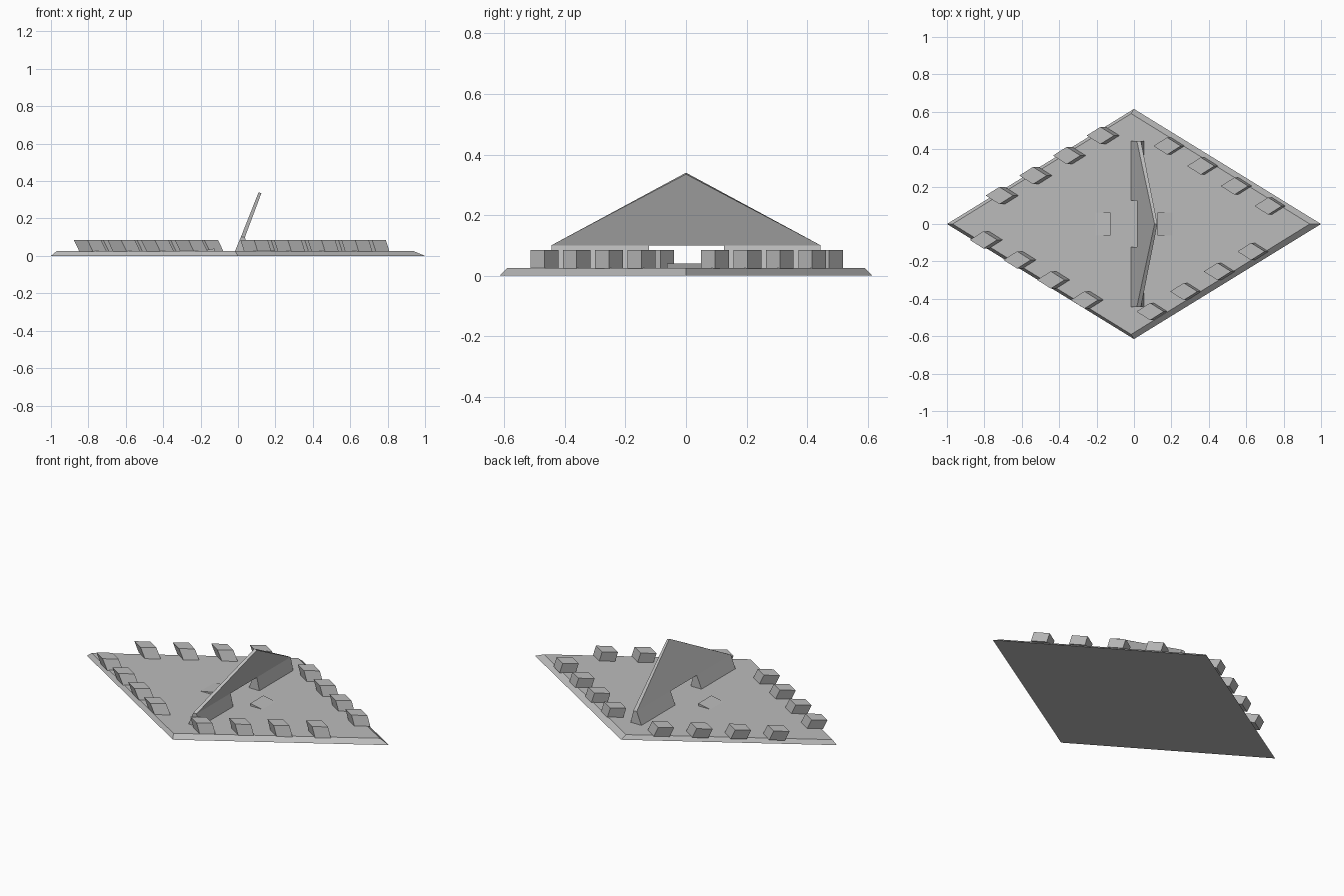
import bpy
import bmesh

cube = bpy.data.objects.get("Cube")
if cube:
    bpy.data.objects.remove(cube, do_unlink=True)

grey = bpy.data.materials.new("grey")
grey.use_nodes = True
grey.diffuse_color = (0.5, 0.5, 0.5, 1)
grey.node_tree.nodes["Principled BSDF"].inputs["Base Color"].default_value = (0.5, 0.5, 0.5, 1)


def loft(name, ring_a, ring_b):
    """Closed solid between two matching rings of points."""
    bm = bmesh.new()
    a = [bm.verts.new(p) for p in ring_a]
    b = [bm.verts.new(p) for p in ring_b]
    bm.faces.new(a)
    bm.faces.new(b)
    for i in range(len(a)):
        j = (i + 1) % len(a)
        bm.faces.new((a[i], a[j], b[j], b[i]))
    bmesh.ops.recalc_face_normals(bm, faces=bm.faces)
    mesh = bpy.data.meshes.new(name)
    bm.to_mesh(mesh)
    bm.free()
    mesh.materials.append(grey)
    obj = bpy.data.objects.new(name, mesh)
    bpy.context.collection.objects.link(obj)
    return obj


def diamond(x, y, z, rx, ry):
    return [(x - rx, y, z), (x, y - ry, z), (x + rx, y, z), (x, y + ry, z)]


def extrude_y(name, profile, y0, y1):
    """Solid from an x-z profile, running along y."""
    return loft(name, [(x, y0, z) for x, z in profile], [(x, y1, z) for x, z in profile])


TOP = 0.025

# Base plate with bevelled rim
loft("base_plate", diamond(0, 0, 0, 1, 0.615), diamond(-0.015, 0, TOP, 0.955, 0.59))

# Leaning blocks along each rim: start point, step direction, lean
rows = {
    "back_right": (-0.165, 0.473, -1, -1, 0.03),
    "front_right": (-0.25, -0.406, -1, 1, 0.03),
    "back_left": (0.187, 0.417, 1, -1, 0.02),
    "front_left": (0.096, -0.468, 1, 1, 0.02),
}
for side, (x0, y0, sx, sy, lean) in rows.items():
    for i in range(4):
        x, y = x0 + sx * 0.18 * i, y0 + sy * 0.107 * i
        loft(f"{side}_block_{i + 1}",
             diamond(x + lean / 2, y, TOP - 0.002, 0.073, 0.046),
             diamond(x - lean / 2, y, 0.085, 0.073, 0.046))

# Leaning triangular panel
HALF = 0.445
loft("leaning_panel",
     [(0.015, -HALF, 0.1), (0.015, HALF, 0.1), (0.11, 0, 0.34)],
     [(0.037, -HALF, 0.1), (0.037, HALF, 0.1), (0.125, 0, 0.335)])

# Wedge feet under the panel
foot = [(-0.017, TOP - 0.002), (0.055, TOP - 0.002), (0.037, 0.1), (0.015, 0.1)]
extrude_y("front_foot", foot, -HALF, -0.123)
extrude_y("back_foot", foot, 0.125, HALF)

# Low ramps either side of the panel
for name, s in (("left_ramp", 1), ("right_ramp", -1)):
    ramp = [(s * 0.125, TOP - 0.002), (s * 0.125, 0.04), (s * 0.205, TOP)]
    extrude_y(name, ramp, -0.062, 0.062)
